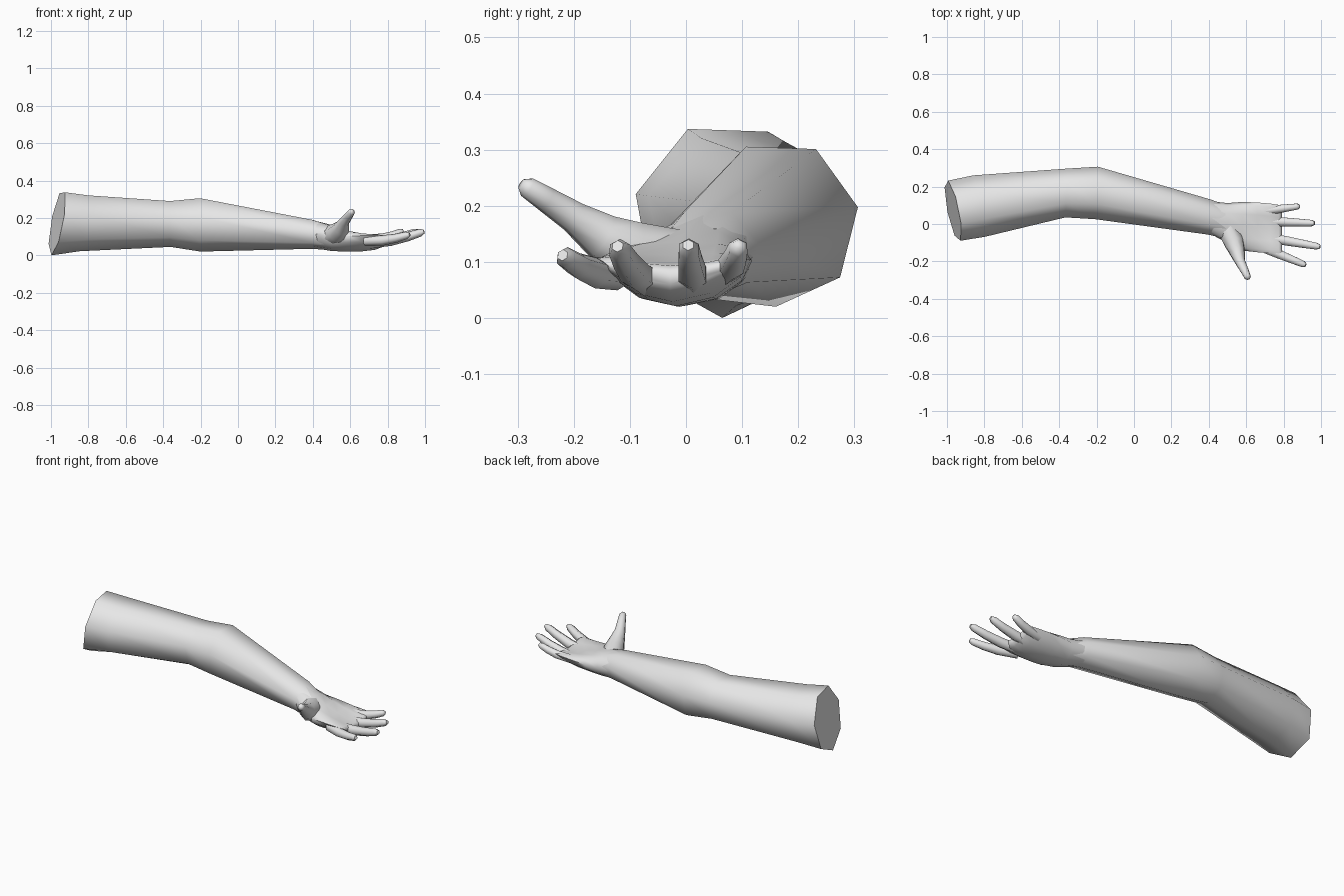
import bpy, bmesh, math
from mathutils import Vector

if "Cube" in bpy.data.objects:
    bpy.data.objects.remove(bpy.data.objects["Cube"])

skin = bpy.data.materials.new("light grey")
skin.diffuse_color = (0.8, 0.8, 0.8, 1)
skin.use_nodes = True
skin.node_tree.nodes["Principled BSDF"].inputs["Base Color"].default_value = skin.diffuse_color


def loft(name, rings):
    """Skin a list of equal-length vertex rings, capping both ends."""
    bm = bmesh.new()
    loops = [[bm.verts.new(p) for p in ring] for ring in rings]
    n = len(loops[0])
    for a, b in zip(loops, loops[1:]):
        for i in range(n):
            j = (i + 1) % n
            bm.faces.new((a[i], a[j], b[j], b[i]))
    bm.faces.new(loops[0][::-1])
    bm.faces.new(loops[-1])
    bmesh.ops.recalc_face_normals(bm, faces=bm.faces)
    me = bpy.data.meshes.new(name)
    bm.to_mesh(me)
    bm.free()
    me.materials.append(skin)
    ob = bpy.data.objects.new(name, me)
    bpy.context.collection.objects.link(ob)
    bpy.ops.object.select_all(action='DESELECT')
    ob.select_set(True)
    bpy.context.view_layer.objects.active = ob
    bpy.ops.object.shade_smooth_by_angle(angle=math.radians(65))
    return ob


def section(x, y, z, ry, rz, sy=0, sz=0, sides=7, phase=11, bowl=0):
    """Cross-section across x, slanted by sy/sz and cupped upward by bowl."""
    pts = []
    for i in range(sides):
        a = math.radians(phase + 360 * i / sides)
        dy, dz = ry * math.cos(a), rz * math.sin(a)
        pts.append((x + sy * dy + sz * dz, y + dy, z + dz + bowl * dy * dy))
    return pts


def digit(name, path, sides=6):
    """Tapered tube along points (x, y, z, radius) with a blunt tip."""
    pts = [Vector(p[:3]) for p in path]
    rings = []
    for i, p in enumerate(pts):
        d = (pts[min(i + 1, len(pts) - 1)] - pts[max(i - 1, 0)]).normalized()
        u = d.cross(Vector((0, 0, 1))).normalized()
        v = u.cross(d)
        r = path[i][3]
        rings.append([p + r * (u * math.cos(t) + v * math.sin(t))
                      for t in (2 * math.pi * (k + 0.5) / sides for k in range(sides))])
    return loft(name, rings)


# Upper arm, elbow and forearm: seven-sided tube
loft("arm", [section(*s) for s in (
    (-0.967, 0.07, 0.176, 0.165, 0.176, -0.2, 0.18),
    (-0.83, 0.095, 0.178, 0.168, 0.156, -0.2, 0.1),
    (-0.36, 0.165, 0.173, 0.134, 0.128, 0.05, 0),
    (-0.20, 0.165, 0.169, 0.144, 0.149, 0.05, 0),
    (0.40, 0.037, 0.116, 0.096, 0.081, 0.1, 0),
    (0.49, 0.012, 0.097, 0.092, 0.070, 0, 0),
)])

# Palm, cupped upward
loft("palm", [section(x, y, z, ry, rz, sides=12, phase=0, bowl=b)
              for x, y, z, ry, rz, b in (
    (0.40, 0.037, 0.114, 0.085, 0.074, 0),
    (0.50, 0.005, 0.093, 0.107, 0.070, 0.5),
    (0.58, -0.012, 0.077, 0.130, 0.057, 1.5),
    (0.66, -0.018, 0.066, 0.133, 0.045, 2.2),
    (0.73, -0.024, 0.063, 0.133, 0.034, 2.4),
    (0.775, -0.028, 0.069, 0.130, 0.024, 2.2),
    (0.79, -0.028, 0.072, 0.120, 0.012, 2.0),
)])

# Fingers: root, tip and radius, arched slightly upward
fingers = {
    "little_finger": ((0.70, 0.070, 0.085), (0.885, 0.095, 0.131), 0.023),
    "ring_finger": ((0.70, 0.015, 0.066), (0.965, 0.004, 0.130), 0.025),
    "middle_finger": ((0.70, -0.070, 0.066), (0.995, -0.122, 0.128), 0.026),
    "index_finger": ((0.68, -0.122, 0.078), (0.918, -0.220, 0.112), 0.025),
}
for name, (root, tip, r) in fingers.items():
    a, b = Vector(root), Vector(tip)
    path = []
    for t, k in ((0, 1.15), (0.4, 1.1), (0.7, 0.95), (0.93, 0.8), (1, 0.42)):
        p = a.lerp(b, t)
        p.z -= 0.012 * math.sin(math.pi * t)
        path.append((*p, r * k))
    digit(name, path)

# Thumb with its broad base
digit("thumb", [
    (0.50, -0.03, 0.105, 0.058),
    (0.535, -0.10, 0.120, 0.056),
    (0.552, -0.15, 0.146, 0.043),
    (0.567, -0.20, 0.180, 0.029),
    (0.592, -0.25, 0.212, 0.023),
    (0.607, -0.283, 0.233, 0.019),
    (0.611, -0.293, 0.239, 0.010),
], sides=8)
